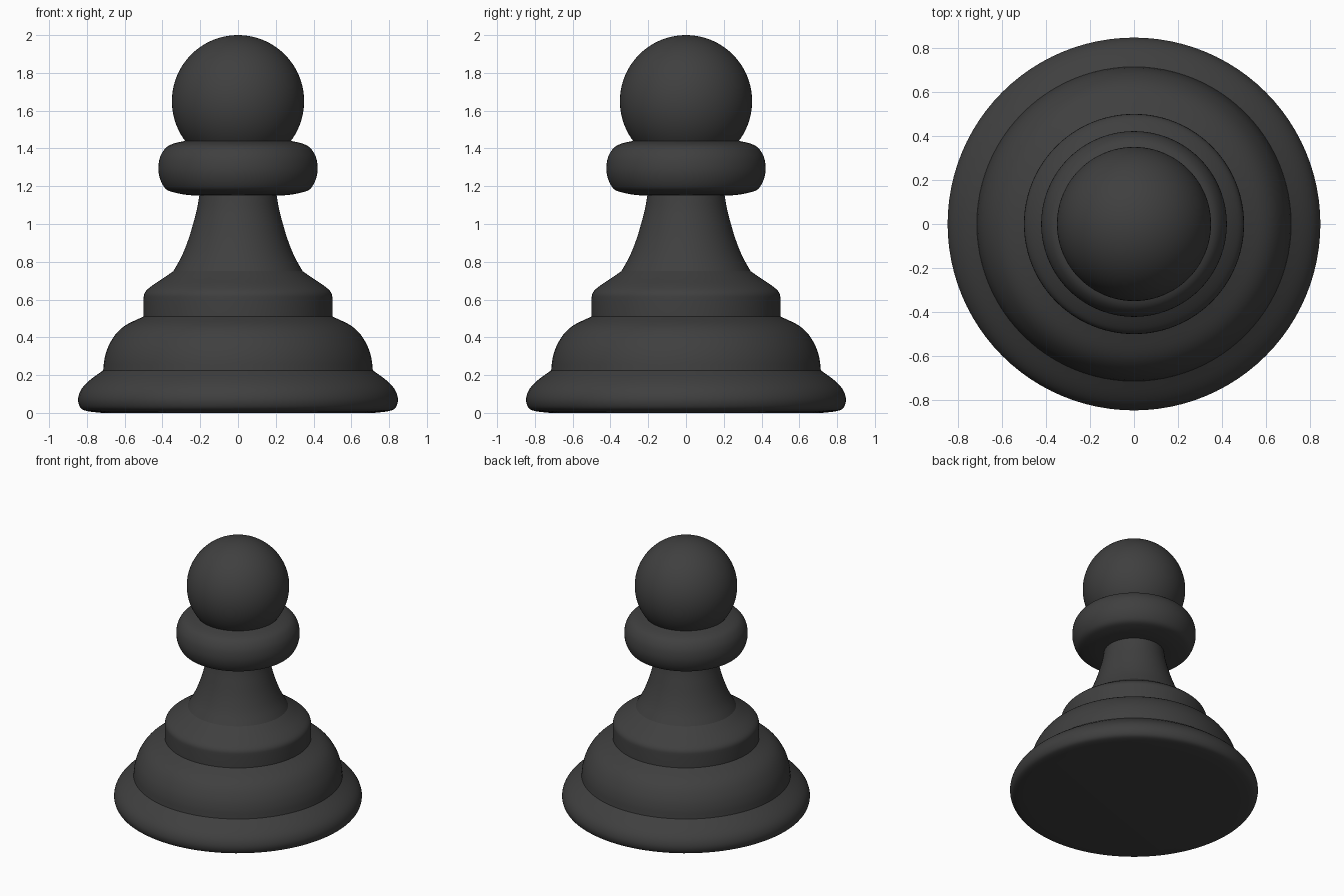
import bpy, bmesh, math
from mathutils import Vector

if "Cube" in bpy.data.objects:
    bpy.data.objects.remove(bpy.data.objects["Cube"])

SEGMENTS = 96

dark = bpy.data.materials.new("dark_grey")
dark.diffuse_color = (0.05, 0.05, 0.05, 1)
dark.use_nodes = True
dark.node_tree.nodes["Principled BSDF"].inputs["Base Color"].default_value = dark.diffuse_color


def smooth_profile(points, steps=4):
    """Catmull-Rom curve through (radius, height) points."""
    p = [Vector(q) for q in points]
    p = [2 * p[0] - p[1]] + p + [2 * p[-1] - p[-2]]
    out = []
    for a, b, c, d in zip(p, p[1:], p[2:], p[3:]):
        for i in range(steps):
            t = i / steps
            out.append(0.5 * (2 * b + (c - a) * t + (2 * a - 5 * b + 4 * c - d) * t ** 2
                              + (3 * b - a - 3 * c + d) * t ** 3))
    return out + [p[-2]]


def lathe(name, profile):
    """Spin a profile, listed from bottom to top, around z."""
    bm = bmesh.new()
    verts = [bm.verts.new((r, 0, z)) for r, z in profile]
    edges = [bm.edges.new(pair) for pair in zip(verts, verts[1:])]
    bmesh.ops.spin(bm, geom=verts + edges, cent=(0, 0, 0), axis=(0, 0, 1),
                   angle=math.tau, steps=SEGMENTS)
    bmesh.ops.remove_doubles(bm, verts=bm.verts, dist=1e-5)
    bmesh.ops.recalc_face_normals(bm, faces=bm.faces)
    # Make normals point outward / downward on open shells
    bm.normal_update()
    flux = sum(f.normal.dot(Vector((f.calc_center_median().x, f.calc_center_median().y, 0)))
               * f.calc_area() for f in bm.faces)
    if flux < 0:
        bmesh.ops.reverse_faces(bm, faces=bm.faces)
    mesh = bpy.data.meshes.new(name)
    bm.to_mesh(mesh)
    bm.free()
    mesh.materials.append(dark)
    obj = bpy.data.objects.new(name, mesh)
    bpy.context.collection.objects.link(obj)
    bpy.ops.object.select_all(action='DESELECT')
    obj.select_set(True)
    bpy.context.view_layer.objects.active = obj
    bpy.ops.object.shade_smooth_by_angle(angle=math.radians(40))
    return obj


# Wide foot with a flat underside
foot = smooth_profile([(0.72, 0), (0.79, 0.008), (0.83, 0.023), (0.846, 0.06), (0.841, 0.10),
                       (0.82, 0.138), (0.78, 0.177), (0.714, 0.225)])
lathe("foot", [Vector((0, 0))] + foot)

# Domed lower tier
lathe("lower_tier", smooth_profile([(0.714, 0.225), (0.706, 0.29), (0.685, 0.355), (0.645, 0.42),
                                    (0.59, 0.467), (0.50, 0.51)]))

# Small upper tier with a straight wall and sloping shoulder
shoulder = smooth_profile([(0.50, 0.60), (0.497, 0.627), (0.483, 0.65), (0.45, 0.677),
                           (0.40, 0.71), (0.342, 0.75)])
lathe("upper_tier", [Vector((0.50, 0.51))] + shoulder)

# Tapering stem
lathe("stem", smooth_profile([(0.342, 0.75), (0.298, 0.83), (0.262, 0.92), (0.235, 1.01),
                              (0.217, 1.08), (0.205, 1.15)]))

# Rounded collar
lathe("collar", smooth_profile([(0.205, 1.15), (0.27, 1.154), (0.33, 1.165), (0.378, 1.182),
                                (0.405, 1.22), (0.42, 1.27), (0.42, 1.32), (0.408, 1.365),
                                (0.38, 1.405), (0.34, 1.426), (0.28, 1.44)]))

# Ball head, cut off where it meets the collar
START = math.acos(-0.6)
head = [(0.35 * math.sin(START * (1 - i / 40)), 1.65 + 0.35 * math.cos(START * (1 - i / 40)))
        for i in range(41)]
lathe("head", head)
